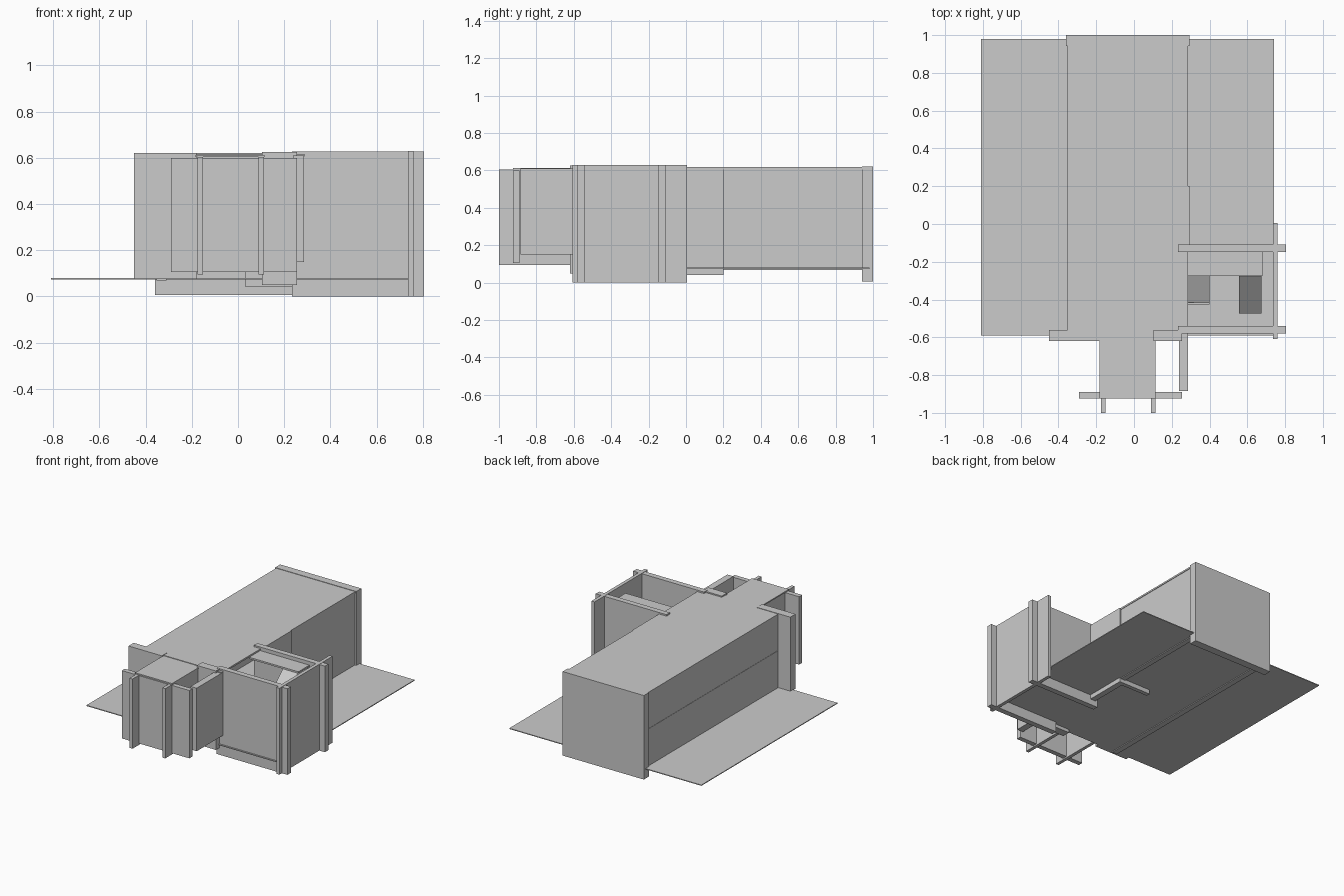
import bpy


def box(name, x, y, z):
    """Axis-aligned box from three (min, max) ranges."""
    (x0, x1), (y0, y1), (z0, z1) = x, y, z
    v = [(a, b, c) for c in (z0, z1) for a, b in ((x0, y0), (x1, y0), (x1, y1), (x0, y1))]
    f = [(3, 2, 1, 0), (4, 5, 6, 7)]
    f += [(i, (i + 1) % 4, (i + 1) % 4 + 4, i + 4) for i in range(4)]
    return mesh(name, v, f)


def mesh(name, verts, faces):
    me = bpy.data.meshes.new(name)
    me.from_pydata(verts, [], faces)
    ob = bpy.data.objects.new(name, me)
    bpy.context.collection.objects.link(ob)
    return ob


# Ground slab running under the whole building
box("ground_slab", (-0.81, 0.74), (-0.59, 0.98), (0.074, 0.08))

# Long hall: roof, side walls, tall back wall
box("hall_roof", (-0.352, 0.287), (-0.60, 0.95), (0.605, 0.617))
box("hall_left_wall_lower", (-0.352, -0.31), (-0.60, 0.95), (0.068, 0.35))
box("hall_left_wall_upper", (-0.350, -0.31), (-0.60, 0.95), (0.35, 0.605))
box("hall_right_wall", (0.245, 0.283), (0.20, 0.95), (0.068, 0.605))
box("hall_inner_wall", (0.25, 0.293), (-0.13, 0.20), (0.042, 0.617))
box("hall_partition", (0.03, 0.25), (0.17, 0.20), (0.042, 0.60))
box("back_wall", (-0.36, 0.295), (0.942, 1.0), (0.007, 0.62))

# Hall front wall either side of the entrance
box("front_wall_left", (-0.45, -0.18), (-0.62, -0.56), (0.075, 0.62))
box("front_wall_right", (0.103, 0.255), (-0.62, -0.56), (0.05, 0.626))

# Entrance porch: roof, cross wall and projecting fins
box("porch_roof", (-0.183, 0.115), (-0.925, -0.58), (0.604, 0.613))
box("porch_cross_wall", (-0.29, 0.255), (-0.925, -0.89), (0.105, 0.60))
for side, x in (("left", -0.163), ("right", 0.101)):
    box("porch_fin_" + side, (x - 0.012, x + 0.012), (-1.0, -0.60), (0.095, 0.604))
box("porch_side_wall", (0.237, 0.286), (-0.885, -0.58), (0.15, 0.61))

# Side wing: crossing walls, open top with a partial roof
for side, y in (("front", -0.56), ("back", -0.128)):
    box("wing_wall_" + side, (0.233, 0.805), (y - 0.02, y + 0.02), (0.0, 0.628))
box("wing_outer_wall", (0.735, 0.76), (-0.608, 0.005), (0.0, 0.63))
box("wing_roof_strip", (0.28, 0.68), (-0.275, -0.145), (0.59, 0.602))

# Stair flights inside the wing
mesh("stair_flight_lower",
     [(0.28, -0.42, 0.35), (0.40, -0.42, 0.25), (0.40, -0.275, 0.25), (0.28, -0.275, 0.35)],
     [(0, 1, 2, 3)])
mesh("stair_flight_upper",
     [(0.555, -0.475, 0.42), (0.675, -0.475, 0.42), (0.675, -0.275, 0.59), (0.555, -0.275, 0.59)],
     [(3, 2, 1, 0)])
box("stair_side_panel", (0.28, 0.40), (-0.425, -0.415), (0.08, 0.35))
